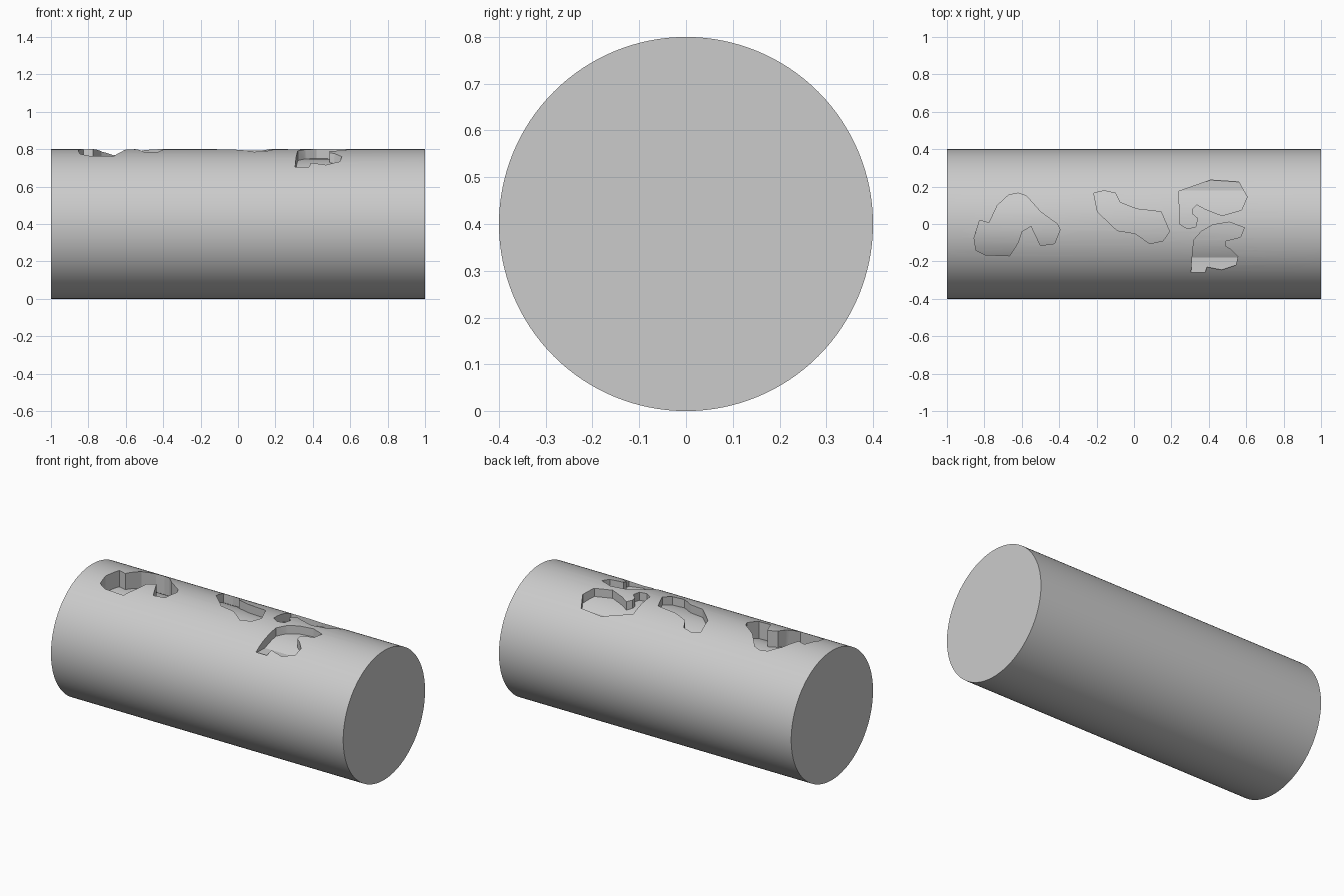
import bpy
import bmesh
import math
from mathutils import Matrix, Vector

default = bpy.data.objects.get("Cube")
if default:
    bpy.data.objects.remove(default, do_unlink=True)

RADIUS = 0.4
LENGTH = 2.0

# Single grey finish
grey = bpy.data.materials.new("plain grey")
grey.use_nodes = True
colour = (0.6, 0.6, 0.6, 1)
grey.diffuse_color = colour
grey.node_tree.nodes["Principled BSDF"].inputs["Base Color"].default_value = colour


def add_object(name, bm):
    bmesh.ops.recalc_face_normals(bm, faces=bm.faces)
    mesh = bpy.data.meshes.new(name)
    bm.to_mesh(mesh)
    bm.free()
    obj = bpy.data.objects.new(name, mesh)
    bpy.context.scene.collection.objects.link(obj)
    mesh.materials.append(grey)
    return obj


def lying_cylinder(name, radius, length):
    """Cylinder along x, resting height set by the main radius."""
    bm = bmesh.new()
    place = Matrix.Translation((0, 0, RADIUS)) @ Matrix.Rotation(math.pi / 2, 4, "Y")
    bmesh.ops.create_cone(bm, cap_ends=True, segments=128, radius1=radius,
                          radius2=radius, depth=length, matrix=place)
    return add_object(name, bm)


def prism(name, outline, bottom, top):
    """Straight-sided block standing on a plan outline."""
    bm = bmesh.new()
    base = bm.faces.new([bm.verts.new((x, y, bottom)) for x, y in outline])
    raised = bmesh.ops.extrude_face_region(bm, geom=[base])["geom"]
    verts = [v for v in raised if isinstance(v, bmesh.types.BMVert)]
    bmesh.ops.translate(bm, verts=verts, vec=Vector((0, 0, top - bottom)))
    return add_object(name, bm)


def subtract(target, cutter):
    """Cut one solid from another, then discard the cutter."""
    cutter.hide_render = True
    mod = target.modifiers.new("cut", "BOOLEAN")
    mod.operation = "DIFFERENCE"
    mod.solver = "EXACT"
    mod.object = cutter
    bpy.ops.object.select_all(action="DESELECT")
    bpy.context.view_layer.objects.active = target
    target.select_set(True)
    bpy.ops.object.modifier_apply(modifier=mod.name)
    bpy.data.objects.remove(cutter, do_unlink=True)


# Plan outlines of the recesses
arch = [(-.855, -.075), (-.825, .02), (-.775, .005), (-.73, .1), (-.67, .155),
        (-.62, .165), (-.575, .15), (-.5, .065), (-.41, 0), (-.395, -.03),
        (-.425, -.105), (-.5, -.115), (-.55, -.01), (-.6, -.04), (-.62, -.1),
        (-.665, -.17), (-.795, -.165), (-.845, -.14)]
slanted = [(-.215, .165), (-.16, .178), (-.1, .165), (-.075, .115), (.015, .08),
           (.145, .065), (.19, -.04), (.155, -.09), (.085, -.105), (.005, -.05),
           (-.09, -.035), (-.195, .065)]
hook = [(.24, .175), (.41, .235), (.56, .225), (.605, .145), (.575, .075),
        (.47, .045), (.38, .08), (.335, .105), (.31, .08), (.31, .055),
        (.34, .03), (.33, -.015), (.285, -.025), (.245, 0)]
notched = [(.305, -.26), (.31, -.19), (.32, -.085), (.36, -.04), (.42, -.005),
           (.51, .01), (.59, -.02), (.57, -.07), (.49, -.09), (.49, -.12),
           (.515, -.135), (.555, -.175), (.545, -.22), (.47, -.245),
           (.39, -.23), (.38, -.26)]

# Main body
body = lying_cylinder("cylinder_body", RADIUS, LENGTH)

# Recesses follow the curve of the body, down to a lowest flat level
recesses = [("arch", arch, 0.1, 0.6), ("slanted", slanted, 0.05, 0.7),
            ("hook", hook, 0.05, 0.7), ("notched", notched, 0.05, 0.7)]
for name, outline, depth, lowest in recesses:
    cutter = prism(name + "_recess", outline, lowest, RADIUS * 2.2)
    subtract(cutter, lying_cylinder("recess_floor", RADIUS - depth, LENGTH * 1.2))
    subtract(body, cutter)

# Smooth the round surface, keep the cut edges crisp
bpy.ops.object.select_all(action="DESELECT")
bpy.context.view_layer.objects.active = body
body.select_set(True)
bpy.ops.object.shade_smooth_by_angle(angle=math.radians(20))
